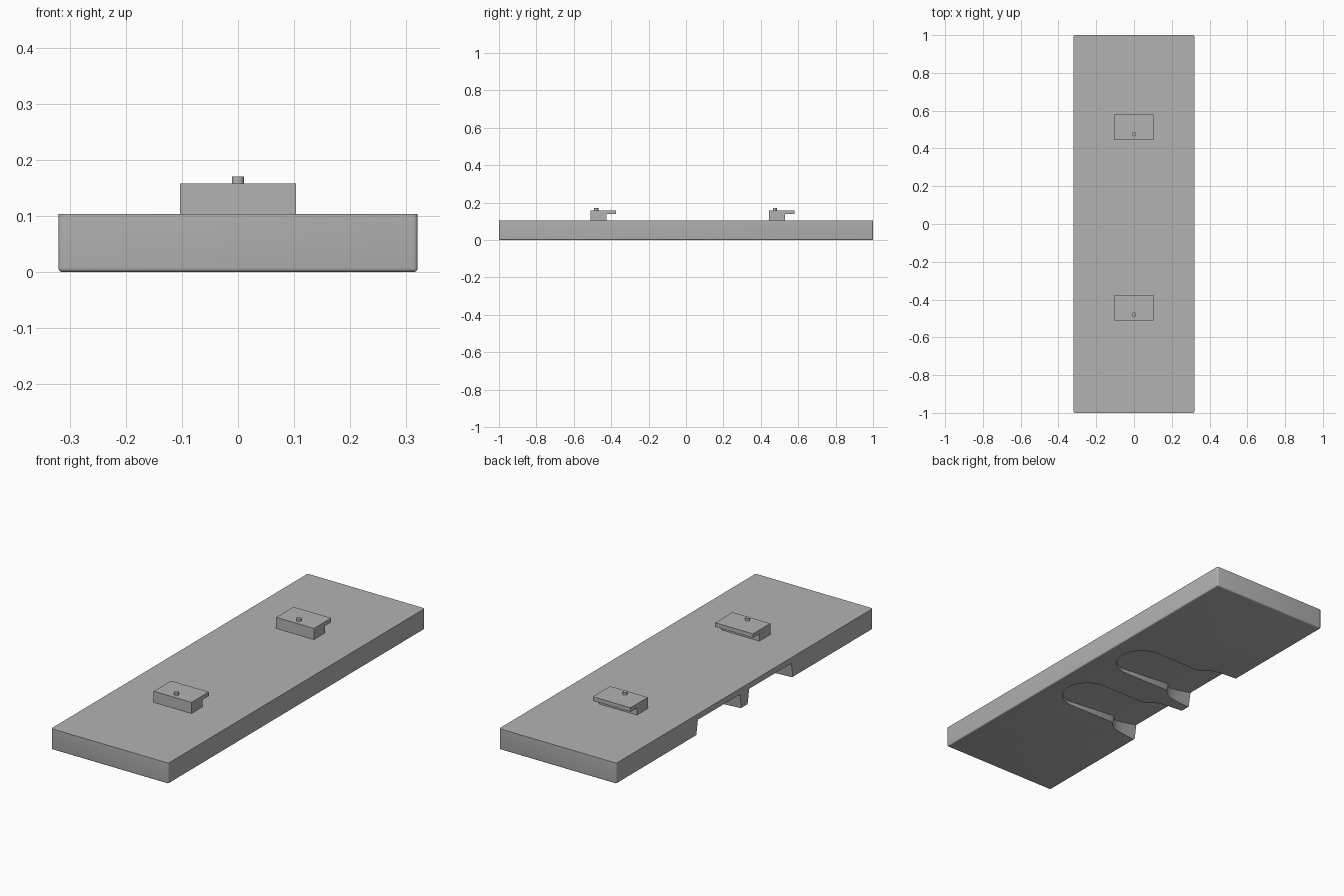
import bpy, bmesh, math

if "Cube" in bpy.data.objects:
    bpy.data.objects.remove(bpy.data.objects["Cube"])

HALF_W, HALF_L, TOP = 0.32, 1.0, 0.103

grey = bpy.data.materials.new("plain grey")
grey.use_nodes = True
grey.diffuse_color = (0.45, 0.45, 0.45, 1)
grey.node_tree.nodes["Principled BSDF"].inputs["Base Color"].default_value = grey.diffuse_color


def add_object(name, bm):
    bmesh.ops.recalc_face_normals(bm, faces=bm.faces)
    mesh = bpy.data.meshes.new(name)
    bm.to_mesh(mesh)
    bm.free()
    mesh.materials.append(grey)
    obj = bpy.data.objects.new(name, mesh)
    bpy.context.collection.objects.link(obj)
    return obj


def activate(obj):
    bpy.ops.object.select_all(action='DESELECT')
    obj.select_set(True)
    bpy.context.view_layer.objects.active = obj


def loft(rings):
    """Skin a row of matching closed rings and cap both ends."""
    bm = bmesh.new()
    rows = [[bm.verts.new(p) for p in ring] for ring in rings]
    for a, b in zip(rows, rows[1:]):
        for i in range(len(a)):
            j = (i + 1) % len(a)
            bm.faces.new((a[i], a[j], b[j], b[i]))
    bm.faces.new(rows[0])
    bm.faces.new(rows[-1])
    return bm


# Slab: sharp top rim, softly rounded bottom and upright edges
bm = bmesh.new()
bmesh.ops.create_cube(bm, size=1)
for v in bm.verts:
    v.co = (v.co.x * 2 * HALF_W, v.co.y * 2 * HALF_L, (v.co.z + 0.5) * TOP)
soft = [e for e in bm.edges if min(v.co.z for v in e.verts) < 0.01]
bmesh.ops.bevel(bm, geom=soft, offset=0.007, segments=4, profile=0.5, affect='EDGES')
slab = add_object("slab", bm)


# Underside grip slots: round inner end, sloping roof, flared mouth on one side
def roof(x):
    if x > -0.14:
        return 0.008 + (0.24 - x) * 0.07
    return 0.035 + (-0.14 - x) * 0.22


def slot_ring(x, w, y):
    h = roof(x)
    t = w - min(0.2 * h, w * 0.3)
    return [(x, y - w, -0.01), (x, y + w, -0.01), (x, y + t, h), (x, y - t, h)]


RADIUS = 0.12
plan = [(0.12 + RADIUS * math.cos(a), RADIUS * math.sin(a))
        for a in (math.radians(4 + 86 * i / 14) for i in range(15))]
plan += [(-0.13, 0.12), (-0.143, 0.127), (-0.156, 0.142), (-0.17, 0.154),
         (-0.19, 0.163), (-0.24, 0.172), (-0.33, 0.18)]

for y in (0.2, -0.2):
    cutter = add_object("grip_slot_cutter", loft([slot_ring(x, w, y) for x, w in plan]))
    cutter.hide_render = True
    mod = slab.modifiers.new("grip_slot", 'BOOLEAN')
    mod.operation = 'DIFFERENCE'
    mod.solver = 'EXACT'
    mod.object = cutter
    activate(slab)
    bpy.ops.object.modifier_apply(modifier=mod.name)
    bpy.data.objects.remove(cutter)

activate(slab)
bpy.ops.object.shade_smooth_by_angle(angle=math.radians(30))

# Clips: L-shaped hook with a small locating pin on top
CLIP_HALF, CLIP_TOP = 0.103, 0.158
hook = [(0, TOP), (0.085, TOP), (0.085, 0.138), (0.135, 0.138), (0.135, CLIP_TOP), (0, CLIP_TOP)]

for side, y0 in (("front", -0.51), ("back", 0.445)):
    rings = [[(x, y0 + y, z) for y, z in hook] for x in (-CLIP_HALF, CLIP_HALF)]
    add_object(side + "_clip", loft(rings))

    bm = bmesh.new()
    bmesh.ops.create_cone(bm, cap_ends=True, segments=24, radius1=0.011, radius2=0.011, depth=0.012)
    pin = add_object(side + "_pin", bm)
    pin.location = (0, y0 + 0.03, CLIP_TOP + 0.006)
    activate(pin)
    bpy.ops.object.shade_smooth_by_angle(angle=math.radians(30))
